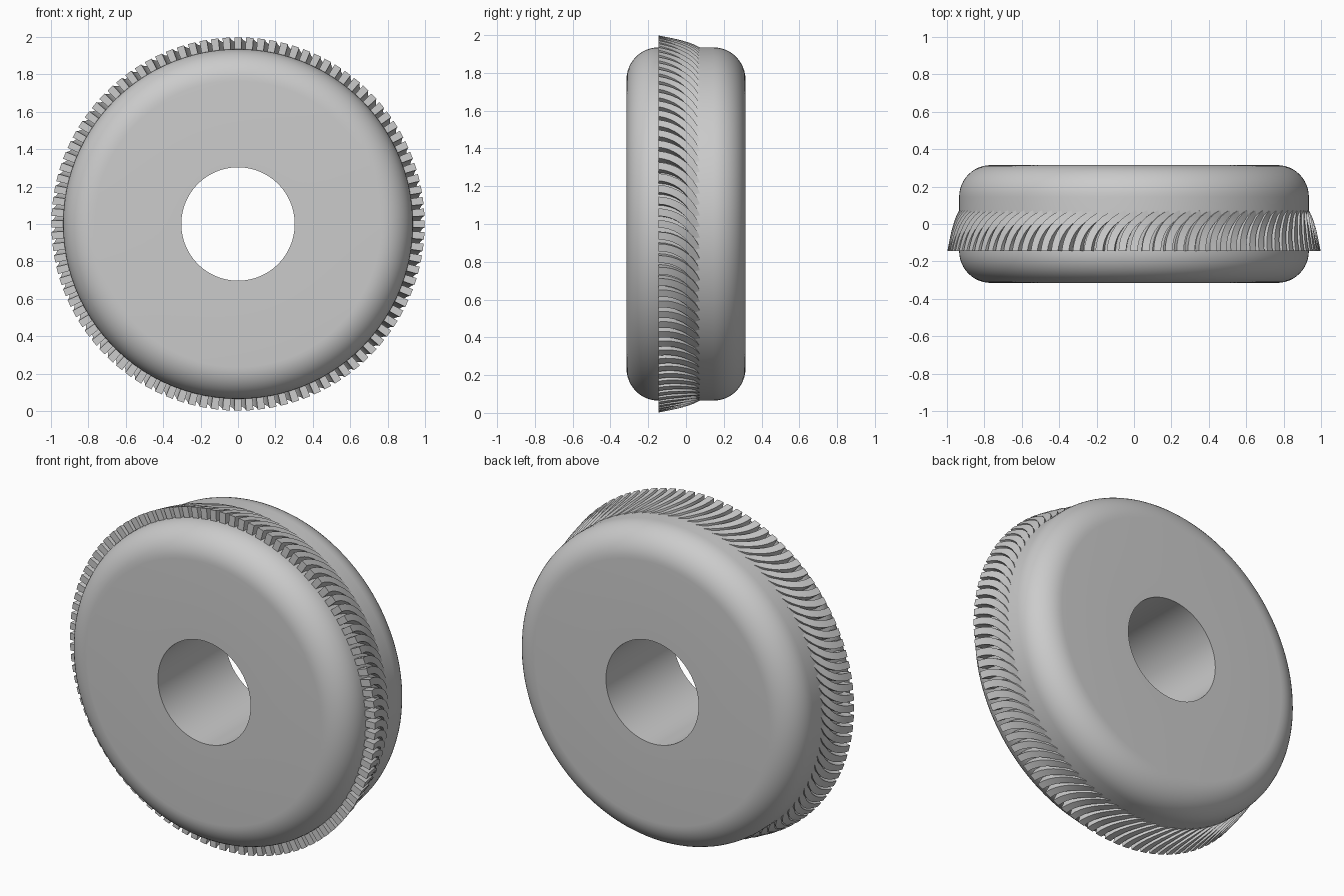
import bpy, bmesh
from math import sin, cos, pi, radians

cube = bpy.data.objects.get("Cube")
if cube:
    bpy.data.objects.remove(cube, do_unlink=True)

CENTRE_Z = 1.0
HALF_WIDTH, RADIUS, BORE, FILLET = 0.315, 0.935, 0.303, 0.17
BLADES = 100
FRONT_Y = -0.145

grey = bpy.data.materials.new("plain grey")
grey.use_nodes = True
colour = (0.6, 0.6, 0.6, 1)
grey.diffuse_color = colour
grey.node_tree.nodes["Principled BSDF"].inputs["Base Color"].default_value = colour


def polar(r, a, y):
    """Point at radius r, angle a clockwise from the top as seen from the front."""
    return (r * sin(a), y, CENTRE_Z + r * cos(a))


def finish(bm, name, angle):
    bmesh.ops.recalc_face_normals(bm, faces=bm.faces)
    mesh = bpy.data.meshes.new(name)
    bm.to_mesh(mesh)
    bm.free()
    mesh.materials.append(grey)
    obj = bpy.data.objects.new(name, mesh)
    bpy.context.collection.objects.link(obj)
    bpy.ops.object.select_all(action='DESELECT')
    obj.select_set(True)
    bpy.context.view_layer.objects.active = obj
    bpy.ops.object.shade_smooth_by_angle(angle=radians(angle))
    return obj


def bridge(bm, rings, closed):
    """Skin consecutive rings of vertices with quads."""
    n = len(rings[0])
    pairs = list(zip(rings, rings[1:]))
    if closed:
        pairs.append((rings[-1], rings[0]))
    for a, b in pairs:
        for i in range(n):
            j = (i + 1) % n
            bm.faces.new((a[i], a[j], b[j], b[i]))


# Wheel body: rounded rim with a straight bore, turned about the y axis
half = [(BORE, HALF_WIDTH)]
for k in range(13):
    t = pi / 2 * k / 12
    half.append((RADIUS - FILLET + FILLET * sin(t), HALF_WIDTH - FILLET + FILLET * cos(t)))
profile = half + [(r, -y) for r, y in reversed(half)]
SEGMENTS = 160
bm = bmesh.new()
rings = [[bm.verts.new(polar(r, 2 * pi * s / SEGMENTS, y)) for r, y in profile]
         for s in range(SEGMENTS)]
bridge(bm, rings, True)
finish(bm, "wheel_body", 35)

# Curved blades: axial at the front, sweeping round to tangential at the back
STEPS = 10
SWEEP = 0.21
THICK = 0.04
bm = bmesh.new()
for b in range(BLADES):
    base = 2 * pi * b / BLADES
    rings = []
    for k in range(STEPS + 1):
        t = radians(88) * k / STEPS
        y = FRONT_Y + SWEEP * sin(t)
        along = SWEEP * (1 - cos(t))
        fall = sin(t)
        top = 0.998 - 0.045 * fall - 0.025 * fall ** 4
        dy, da = -sin(t) * THICK / 2, cos(t) * THICK / 2
        ring = []
        for r, side in ((0.9, -1), (top, -1), (top, 1), (0.9, 1)):
            ring.append(bm.verts.new(polar(r, base + along + side * da, y + side * dy)))
        rings.append(ring)
    bridge(bm, rings, False)
    bm.faces.new(rings[0])
    bm.faces.new(rings[-1])
finish(bm, "curved_blades", 30)
